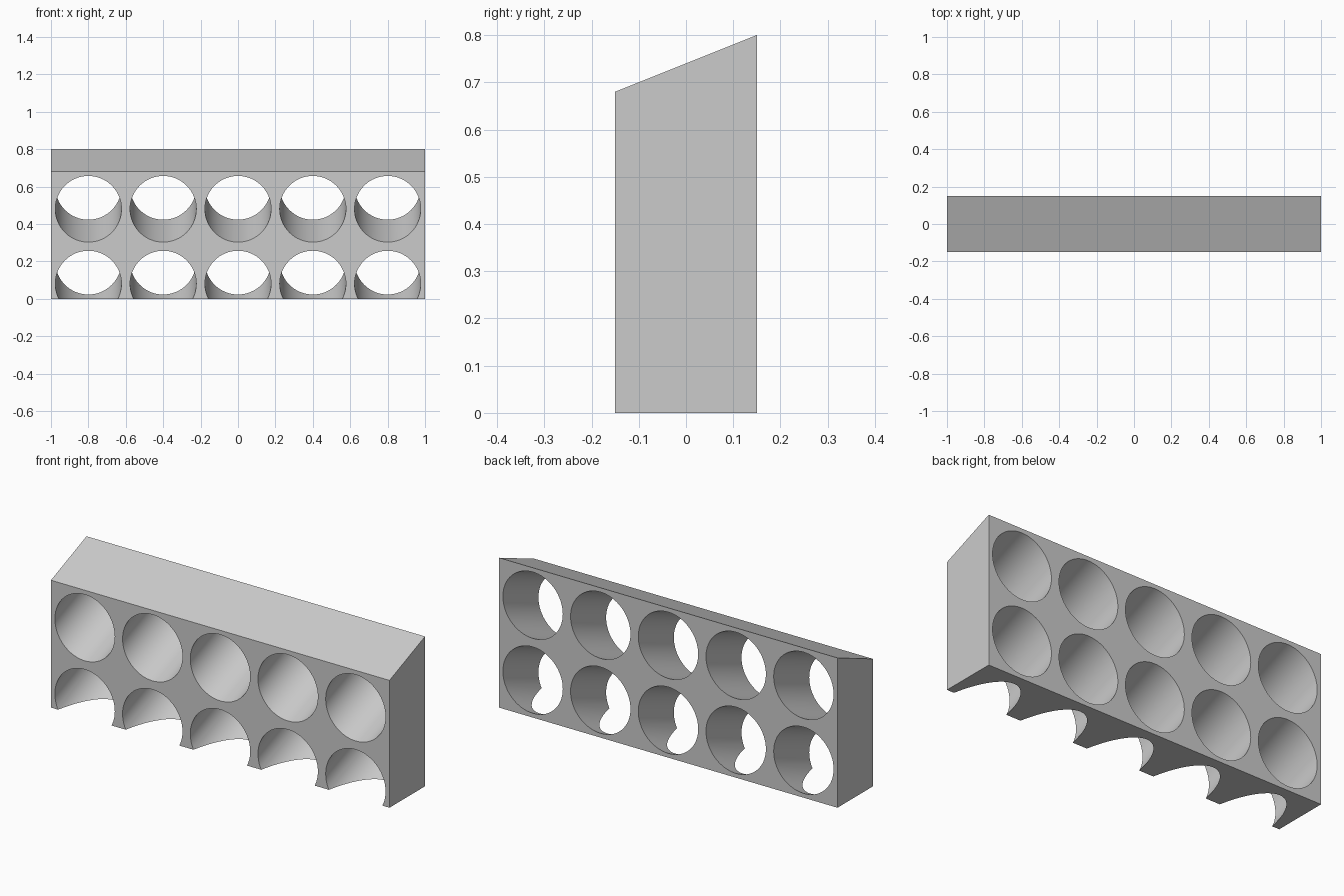
import bpy
import bmesh
import math
from mathutils import Matrix, Vector

default = bpy.data.objects.get("Cube")
if default:
    bpy.data.objects.remove(default, do_unlink=True)

HALF_DEPTH = 0.15
SLOPE = 0.4            # rise per unit of depth, shared by the top and the holes
RADIUS = 0.177

grey = bpy.data.materials.new("light grey")
grey.use_nodes = True
colour = (0.6, 0.6, 0.6, 1.0)
grey.diffuse_color = colour
grey.node_tree.nodes["Principled BSDF"].inputs["Base Color"].default_value = colour


def make_object(name, bm):
    bmesh.ops.recalc_face_normals(bm, faces=bm.faces[:])
    mesh = bpy.data.meshes.new(name)
    bm.to_mesh(mesh)
    bm.free()
    mesh.materials.append(grey)
    obj = bpy.data.objects.new(name, mesh)
    bpy.context.collection.objects.link(obj)
    return obj


# Block: side profile with a sloping top, extruded along x
bm = bmesh.new()
profile = [(-HALF_DEPTH, 0), (HALF_DEPTH, 0), (HALF_DEPTH, 0.8), (-HALF_DEPTH, 0.68)]
face = bm.faces.new([bm.verts.new((-1, y, z)) for y, z in profile])
side = bmesh.ops.extrude_face_region(bm, geom=[face])["geom"]
bmesh.ops.translate(bm, vec=Vector((2, 0, 0)),
                    verts=[v for v in side if isinstance(v, bmesh.types.BMVert)])
block = make_object("rack_block", bm)

# Cutter: two rows of five round holes, sheared to rise towards the back
bm = bmesh.new()
shear = Matrix.Identity(4)
shear[2][1] = SLOPE
for row in range(2):
    for column in range(5):
        place = Matrix.Translation((-0.8 + 0.4 * column, 0, 0.14 + 0.4 * row))
        bmesh.ops.create_cone(bm, cap_ends=True, segments=64, radius1=RADIUS,
                              radius2=RADIUS, depth=0.5,
                              matrix=place @ shear @ Matrix.Rotation(math.pi / 2, 4, "X"))
cutter = make_object("hole_cutter", bm)
cutter.hide_render = True

# Cut the holes, then keep only the block
cut = block.modifiers.new("holes", "BOOLEAN")
cut.operation = "DIFFERENCE"
cut.solver = "EXACT"
cut.object = cutter
bpy.ops.object.select_all(action="DESELECT")
block.select_set(True)
bpy.context.view_layer.objects.active = block
bpy.ops.object.modifier_apply(modifier=cut.name)
bpy.data.objects.remove(cutter, do_unlink=True)
bpy.ops.object.shade_smooth_by_angle(angle=math.radians(30))
